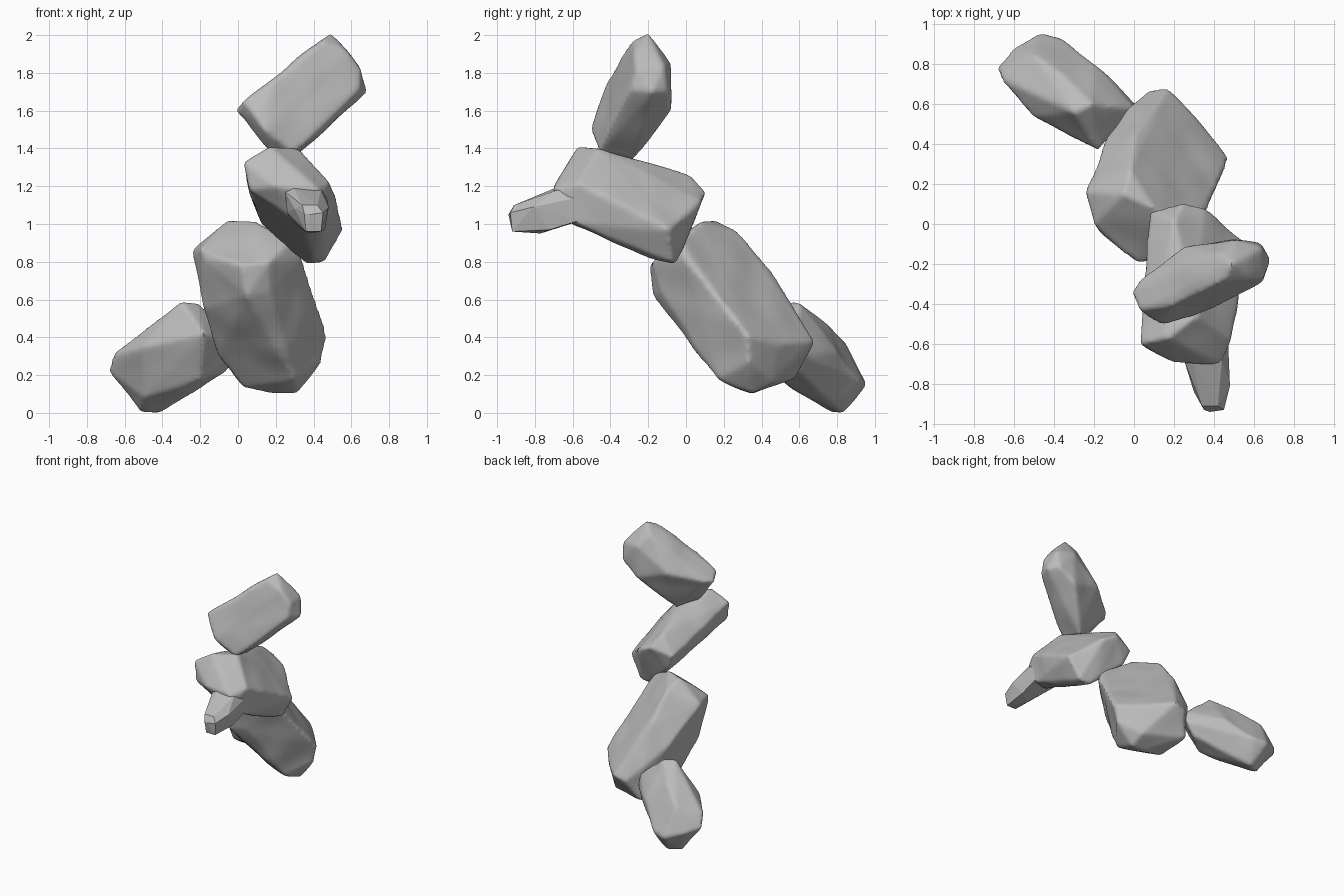
import bpy
import bmesh
import math
from mathutils import Vector, noise

if "Cube" in bpy.data.objects:
    bpy.data.objects.remove(bpy.data.objects["Cube"], do_unlink=True)

# One plain stone colour
stone = bpy.data.materials.new("stone grey")
stone.use_nodes = True
stone.diffuse_color = (0.5, 0.5, 0.5, 1)
stone.node_tree.nodes["Principled BSDF"].inputs["Base Color"].default_value = stone.diffuse_color


def hull_object(name, corners):
    """Wrap a closed faceted block around a handful of corner points."""
    bm = bmesh.new()
    for corner in corners:
        bm.verts.new(corner)
    result = bmesh.ops.convex_hull(bm, input=bm.verts[:])
    spare = [g for g in result["geom_interior"] + result["geom_unused"]
             if isinstance(g, bmesh.types.BMVert) and g.is_valid]
    bmesh.ops.delete(bm, geom=list(set(spare)), context="VERTS")
    bmesh.ops.dissolve_limit(bm, angle_limit=math.radians(3),
                             verts=bm.verts[:], edges=bm.edges[:])
    bmesh.ops.recalc_face_normals(bm, faces=bm.faces[:])
    mesh = bpy.data.meshes.new(name)
    bm.to_mesh(mesh)
    bm.free()
    mesh.materials.append(stone)
    block = bpy.data.objects.new(name, mesh)
    bpy.context.collection.objects.link(block)
    return block


def weather(block, grain=0.014, wear=5, bumps=0.01):
    """Round the edges like worn rock and add shallow dents."""
    remesh = block.modifiers.new("even grid", "REMESH")
    remesh.mode = "VOXEL"
    remesh.voxel_size = grain
    smooth = block.modifiers.new("worn edges", "SMOOTH")
    smooth.factor = 0.5
    smooth.iterations = wear
    graph = bpy.context.evaluated_depsgraph_get()
    worn = bpy.data.meshes.new_from_object(block.evaluated_get(graph))
    block.modifiers.clear()
    block.data = worn
    worn.materials.clear()
    worn.materials.append(stone)
    shifts = [v.normal * (bumps * noise.noise(v.co * 5) + bumps / 3) for v in worn.vertices]
    for vert, shift in zip(worn.vertices, shifts):
        vert.co += shift
    bpy.ops.object.select_all(action="DESELECT")
    block.select_set(True)
    bpy.context.view_layer.objects.active = block
    bpy.ops.object.shade_smooth_by_angle(angle=math.radians(40))


def boulder(name, *corners):
    weather(hull_object(name, [Vector(c) for c in corners]))


# Uppermost slanted slab
boulder("top_boulder",
        (.09, -.48, 1.57), (.3, -.46, 1.38), (.64, -.29, 1.71), (.65, -.26, 1.82),
        (.57, -.27, 1.91), (.45, -.28, 1.97), (.19, -.41, 1.76), (.03, -.43, 1.65),
        (.14, -.5, 1.5), (-.01, -.34, 1.6), (.17, -.4, 1.39), (.28, -.28, 1.34),
        (.5, -.08, 1.6), (.63, -.1, 1.7), (.64, -.12, 1.83), (.5, -.08, 1.85),
        (.49, -.2, 2.01), (.25, -.12, 1.68), (.68, -.18, 1.7), (.42, -.15, 1.93),
        (.03, -.28, 1.61))

# Long block leaning forward
boulder("upper_boulder",
        (.03, -.6, 1.33), (.17, -.57, 1.41), (.32, -.46, 1.4), (.49, -.58, 1.22),
        (.47, -.63, 1.17), (.46, -.58, 1), (.35, -.6, 1), (.06, -.62, 1.18),
        (.2, -.69, 1.2), (.42, -.7, 1.18), (.08, .06, 1.12), (.25, .11, 1.17),
        (.2, .02, 1.26), (.35, .08, 1.12), (.55, -.09, .97), (.46, -.07, .8),
        (.37, -.06, .79), (.13, .03, 1), (.4, -.2, .82))

# Largest block in the middle
boulder("middle_boulder",
        (-.24, .16, .86), (-.2, 0, .87), (-.05, .15, 1.02), (.1, .08, 1.01),
        (-.02, .27, .96), (-.17, -.04, .81), (-.05, -.14, .8), (.16, -.18, .8),
        (.02, -.19, .78), (.28, -.03, .91), (.33, 0, .82), (.17, -.13, .64),
        (.05, -.17, .62), (-.18, .1, .55), (-.1, .25, .3), (.03, .34, .14),
        (.3, .17, .18), (.2, .35, .1), (.31, .35, .11), (.47, .33, .4),
        (.44, .33, .27), (.31, .46, .16), (.17, .68, .38), (.08, .67, .35),
        (0, .58, .19), (-.02, .58, .45), (-.14, .42, .6), (.35, .49, .36),
        (0, .44, .76))

# Lowest block, resting on the ground
boulder("base_boulder",
        (-.68, .78, .22), (-.65, .72, .31), (-.5, .54, .35), (-.3, .56, .59),
        (-.21, .6, .58), (-.18, .37, .42), (0, .58, .4), (.01, .6, .31),
        (-.06, .6, .22), (-.2, .5, .18), (-.5, .65, .08), (-.51, .78, 0),
        (-.42, .83, 0), (-.35, .92, .17), (-.47, .95, .15), (-.6, .88, .19),
        (-.36, .75, .47), (-.5, .84, .37), (-.2, .8, .32))

# Small crisp shard poking out of the front
hull_object("front_shard", [
    (.35, -.93, 1.06), (.45, -.93, 1.06), (.44, -.92, .96), (.36, -.92, .96),
    (.38, -.94, 1.05), (.34, -.91, 1.1), (.42, -.91, 1.1), (.25, -.68, 1.17),
    (.29, -.67, 1.2), (.44, -.68, 1.18), (.48, -.81, 1.09), (.46, -.72, .97),
    (.37, -.77, .95), (.3, -.84, 1.08), (.26, -.68, 1.06), (.26, -.55, 1.15),
    (.47, -.57, 1.14), (.46, -.56, 1.02), (.28, -.55, 1.02)])
